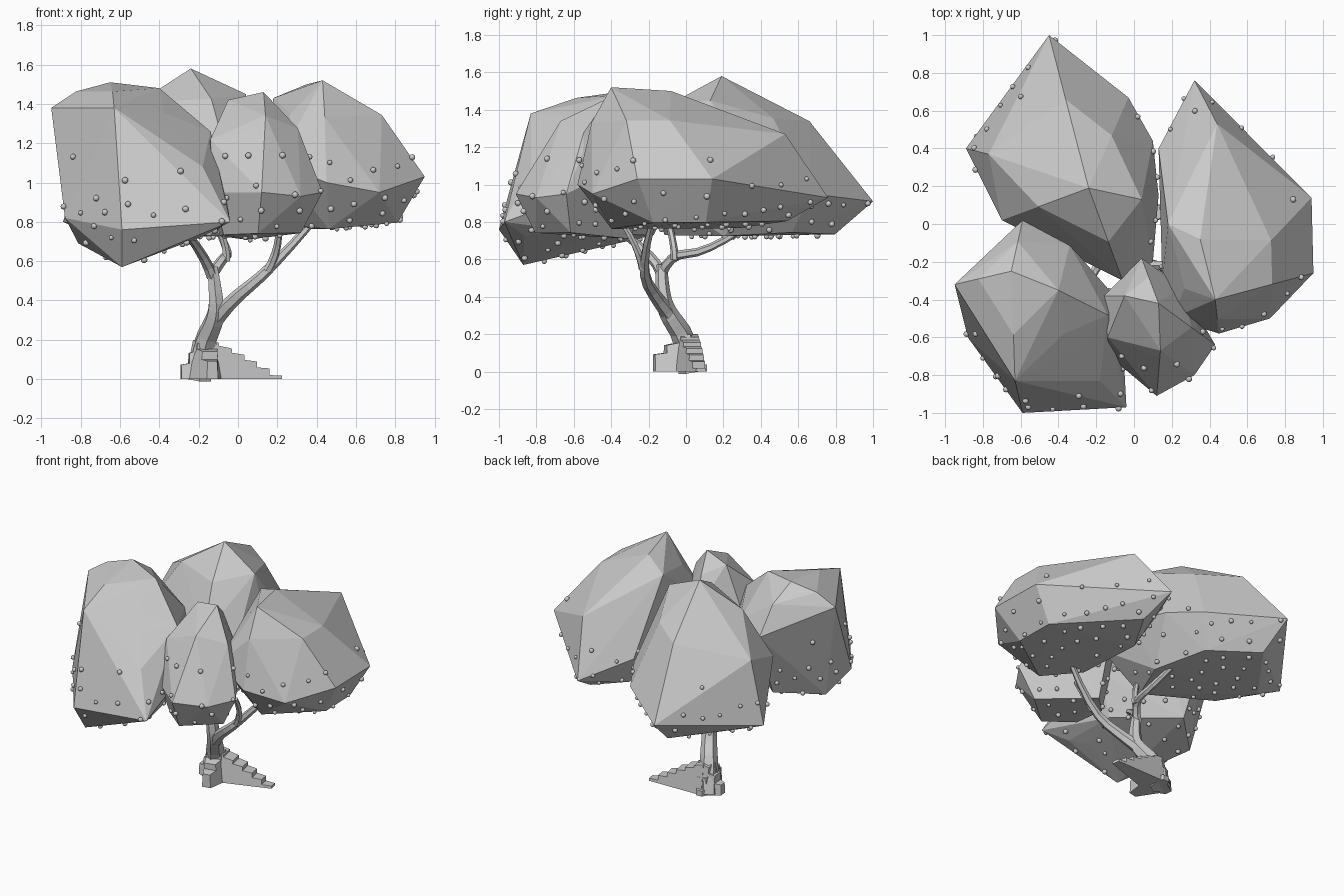
import bpy, bmesh, random
from mathutils import Vector

if "Cube" in bpy.data.objects:
    bpy.data.objects.remove(bpy.data.objects["Cube"])

random.seed(4)


def add_object(name, bm):
    bmesh.ops.recalc_face_normals(bm, faces=bm.faces)
    me = bpy.data.meshes.new(name)
    bm.to_mesh(me)
    bm.free()
    ob = bpy.data.objects.new(name, me)
    bpy.context.collection.objects.link(ob)
    return ob


def foliage(name, floor, peak, rim, extra=()):
    """Faceted leaf clump: hull of a rim, a peak, and derived shoulder and floor rings."""
    peak = Vector(peak)
    rim = [Vector(p) for p in rim]
    mid = sum(rim, Vector()) / len(rim)
    pts = [peak, *rim, *extra]
    for p in rim:
        up = Vector((0, 0, 0.22 * (peak.z - p.z)))
        pts.append(p.lerp(peak, 0.42) + up)
        low = mid.lerp(p, 0.7)
        low.z = floor + random.uniform(0, 0.06)
        pts.append(low)
    bm = bmesh.new()
    for p in pts:
        bm.verts.new(p)
    bmesh.ops.convex_hull(bm, input=bm.verts[:])
    loose = [v for v in bm.verts if not v.link_faces]
    bmesh.ops.delete(bm, geom=loose, context='VERTS')
    return add_object(name, bm)


def limb(name, r0, r1, pts):
    """Faceted limb along a smooth path, tapering from r0 to r1."""
    cu = bpy.data.curves.new(name, 'CURVE')
    cu.dimensions = '3D'
    cu.bevel_depth = 1.0
    cu.bevel_resolution = 1
    cu.resolution_u = 3
    cu.use_fill_caps = True
    sp = cu.splines.new('NURBS')
    sp.points.add(len(pts) - 1)
    for i, (q, p) in enumerate(zip(sp.points, pts)):
        q.co = (*p, 1)
        q.radius = r0 + (r1 - r0) * i / (len(pts) - 1)
    sp.order_u = 3
    sp.use_endpoint_u = True
    sp.use_smooth = False
    ob = bpy.data.objects.new(name, cu)
    bpy.context.collection.objects.link(ob)


def root(name, tip, steps, end, width):
    """Stepped buttress root that narrows and drops towards its tip."""
    a, b = Vector((-0.17, 0.01, 0)), Vector((*tip, 0))
    side = (b - a).normalized().cross(Vector((0, 0, 1)))
    outline = [(0, 0)]
    for i in range(steps):
        t = i / (steps - 1)
        h = 0.2 + (end - 0.2) * t ** 1.1
        outline += [(i / steps, h), ((i + 1) / steps, h * 0.92)]
    outline.append((1, 0))
    bm = bmesh.new()
    rows = [[bm.verts.new(a.lerp(b, t) + side * s * width * (1 - 0.7 * t) * (1.25 - 2.5 * z)
                          + Vector((0, 0, z))) for t, z in outline] for s in (-1, 1)]
    bm.faces.new(rows[0])
    bm.faces.new(rows[1])
    for i in range(len(outline)):
        j = (i + 1) % len(outline)
        bm.faces.new((rows[0][i], rows[0][j], rows[1][j], rows[1][i]))
    add_object(name, bm)


# Four leaf clumps
back_left = foliage(
    "foliage_back_left", 0.72, (-0.24, 0.19, 1.58),
    [(-0.45, 1, 0.91), (-0.89, 0.4, 0.8), (-0.7, 0.02, 1.1), (-0.06, -0.3, 1.15),
     (0.13, 0.15, 1.05), (-0.03, 0.67, 0.95)],
    [(0.04, 0.13, 1.45), (0.1, 0.44, 1), (0.1, -0.2, 1), (-0.77, 0.37, 1.22)])
right = foliage(
    "foliage_right", 0.75, (0.43, -0.4, 1.52),
    [(0.32, 0.76, 0.93), (0.94, 0.14, 1.03), (0.95, -0.26, 1.03), (0.45, -0.58, 1),
     (0.15, -0.3, 1.05), (0.13, 0.4, 1)],
    [(0.44, 0.53, 1.27), (0.18, 0, 1.43), (0.35, -0.08, 1.5), (0.72, -0.5, 0.95), (0.2, -0.5, 1.1)])
front_left = foliage(
    "foliage_front_left", 0.68, (-0.65, -0.25, 1.51),
    [(-0.95, -0.32, 1.38), (-0.63, -0.83, 1.38), (-0.18, -0.83, 1.08), (-0.07, -0.42, 1),
     (-0.59, 0.02, 1.2), (-0.59, -1, 0.76), (-0.04, -0.97, 0.8), (-0.88, -0.6, 0.82)],
    [(-0.4, -0.35, 1.48), (-0.59, -0.87, 0.57), (-0.14, -0.48, 1.26), (-0.34, -0.11, 1.2)])
front_middle = foliage(
    "foliage_front_middle", 0.69, (0.13, -0.42, 1.46),
    [(0.04, -0.18, 1.15), (-0.16, -0.38, 1.15), (-0.13, -0.7, 0.95), (0.12, -0.91, 0.95),
     (0.43, -0.64, 0.95)],
    [(-0.05, -0.38, 1.42), (0.14, -0.67, 1.34), (-0.14, -0.6, 1.22), (0.34, -0.55, 1.17),
     (0.32, -0.8, 0.93), (0.25, -0.33, 1.1)])
clumps = [back_left, right, front_left, front_middle]

# Trunk and branches
limb("trunk", 0.07, 0.03,
     [(-0.2, 0.03, 0), (-0.18, 0, 0.18), (-0.11, -0.1, 0.31), (-0.11, -0.13, 0.42), (-0.13, -0.13, 0.57)])
limb("branch_front_left", 0.03, 0.018,
     [(-0.13, -0.13, 0.52), (-0.17, -0.17, 0.64), (-0.3, -0.42, 0.79)])
limb("branch_back", 0.03, 0.017,
     [(-0.14, -0.13, 0.52), (-0.07, -0.09, 0.63), (-0.04, 0.1, 0.63), (-0.1, 0.3, 0.76)])
limb("branch_back_fork", 0.022, 0.016,
     [(-0.06, -0.06, 0.6), (-0.05, -0.06, 0.68), (-0.12, -0.1, 0.82)])
limb("branch_right", 0.044, 0.018,
     [(-0.14, -0.06, 0.27), (-0.05, -0.16, 0.39), (0.16, -0.25, 0.55), (0.38, -0.18, 0.8)])
limb("branch_right_fork", 0.024, 0.016,
     [(0.15, -0.23, 0.55), (0.21, -0.25, 0.65), (0.21, -0.33, 0.78)])

# Stepped buttress roots
root("root_right", (0.22, 0.08), 6, 0.02, 0.07)
root("root_front", (-0.13, -0.17), 3, 0.1, 0.08)
root("root_left", (-0.29, 0), 3, 0.08, 0.07)
root("root_back", (-0.18, 0.11), 3, 0.04, 0.06)


# Berries scattered over the lower part of the clumps
def inside(p, ob):
    return all(f.normal.dot(p - f.center) < 0.005 for f in ob.data.polygons)


spots = []
for ob in clumps:
    ob.data.calc_loop_triangles()
    tris = ob.data.loop_triangles
    for t in random.choices(tris, [f.area for f in tris], k=900):
        u, v = sorted((random.random(), random.random()))
        a, b, c = (ob.data.vertices[i].co for i in t.vertices)
        p = a * u + b * (v - u) + c * (1 - v)
        if p.z > 1.14 or (p.z > 0.95 and random.random() < 0.9):
            continue
        if any((p - q).length < 0.11 for q in spots):
            continue
        if any(inside(p, o) for o in clumps if o is not ob):
            continue
        spots.append(p + t.normal * 0.006)

bm = bmesh.new()
for p in spots:
    ball = bmesh.ops.create_icosphere(bm, subdivisions=2, radius=random.uniform(0.012, 0.017))
    bmesh.ops.translate(bm, verts=ball["verts"], vec=p)
berries = add_object("berries", bm)
berries.data.shade_smooth()
